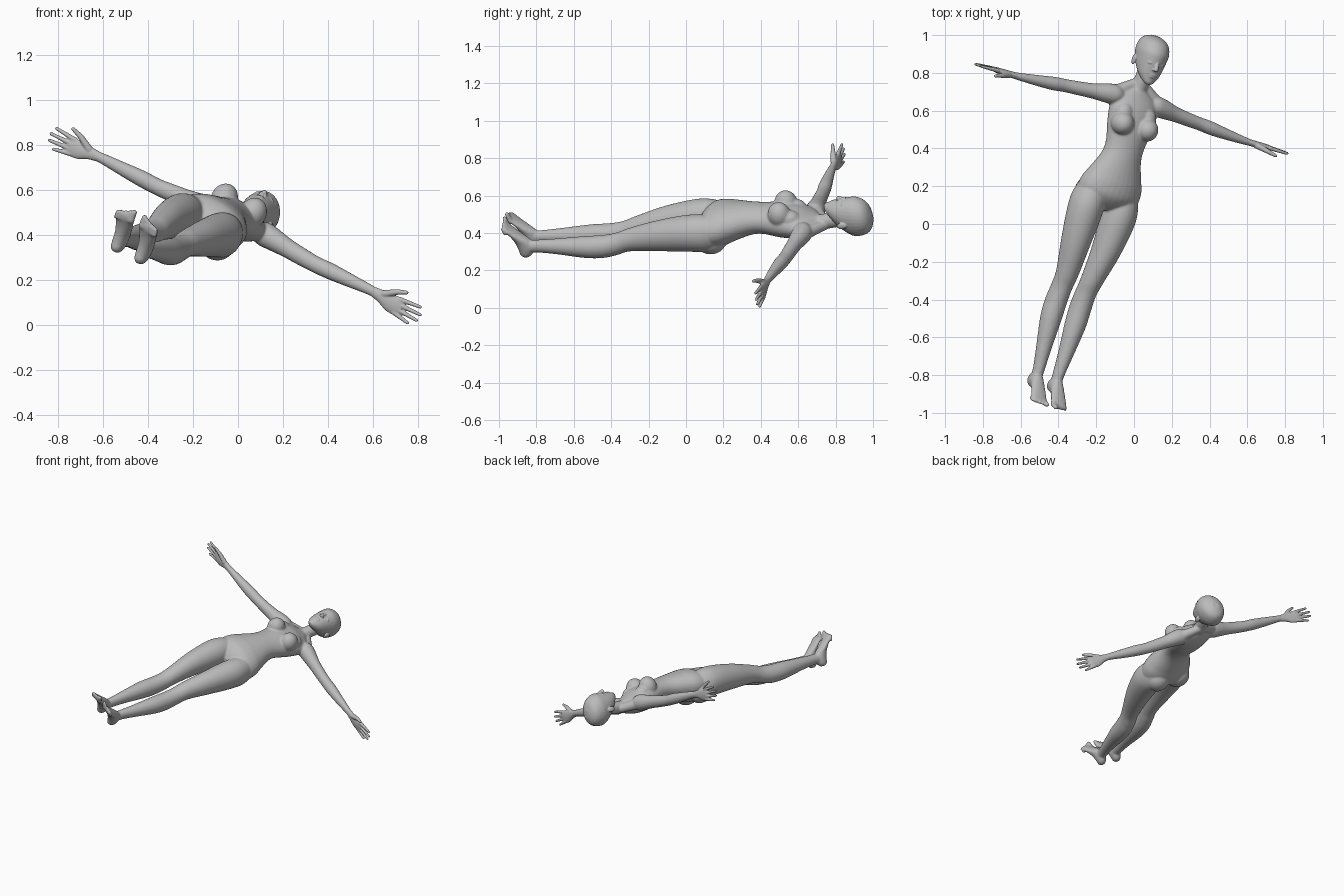
import bpy, bmesh, math
from mathutils import Vector, Matrix

# Reclining pose: columns are the figure's sideways, upward and forward directions
side = Vector((0.870, -0.248, -0.427)).normalized()
up = Vector((0.295, 0.953, 0.05))
up = (up - side * up.dot(side)).normalized()
pose = Matrix((side, up, side.cross(up))).transposed().to_4x4()
pose.translation = Vector((-0.005, 0.615, 0.455))

skin = bpy.data.materials.new("grey_skin")
skin.diffuse_color = (0.5, 0.5, 0.5, 1)


def smooth_rows(rows, steps=5):
    """Catmull-Rom interpolation of section rows."""
    out = []
    for i in range(len(rows) - 1):
        p0, p1 = rows[max(i - 1, 0)], rows[i]
        p2, p3 = rows[i + 1], rows[min(i + 2, len(rows) - 1)]
        for k in range(steps):
            t = k / steps
            out.append([0.5 * (2 * b + (c - a) * t + (2 * a - 5 * b + 4 * c - d) * t * t
                               + (3 * b - a - 3 * c + d) * t ** 3)
                        for a, b, c, d in zip(p0, p1, p2, p3)])
    out.append(list(rows[-1]))
    return out


def loft(bm, axis, rows, s=1, n=32):
    """Closed loft of ellipses; row = position on axis, two centres, two half sizes."""
    iu, iv = [i for i in range(3) if i != axis]
    rings = []
    for t, u, v, ru, rv in smooth_rows(rows):
        ring = []
        for k in range(n):
            a = 2 * math.pi * k / n
            p = [0, 0, 0]
            p[axis], p[iu], p[iv] = t, u + ru * math.cos(a), v + rv * math.sin(a)
            p[0] *= s
            ring.append(bm.verts.new(p))
        rings.append(ring)
    for r, q in zip(rings, rings[1:]):
        for k in range(n):
            bm.faces.new((r[k], r[(k + 1) % n], q[(k + 1) % n], q[k]))
    bm.faces.new(rings[0][::-1])
    bm.faces.new(rings[-1])


def blob(bm, c, r, s=1):
    m = Matrix.Translation((c[0] * s, c[1], c[2])) @ Matrix.Diagonal((*r, 1))
    bmesh.ops.create_uvsphere(bm, u_segments=24, v_segments=16, radius=1, matrix=m)


def chain(bm, pts, radii, s=1):
    """Round-ended tapered tube through points."""
    pts = [Vector((p[0] * s, p[1], p[2])) for p in pts]
    for p, r in zip(pts, radii):
        blob(bm, p, (r, r, r))
    for p, q, r, r2 in zip(pts, pts[1:], radii, radii[1:]):
        m = Matrix.Translation((p + q) / 2) @ (q - p).to_track_quat('Z', 'Y').to_matrix().to_4x4()
        bmesh.ops.create_cone(bm, cap_ends=True, segments=20, radius1=r, radius2=r2,
                              depth=(q - p).length, matrix=m)


def finish(bm, name, voxel, relax):
    """Fuse the overlapping volumes into one smooth skin and pose it."""
    bmesh.ops.recalc_face_normals(bm, faces=bm.faces)
    me = bpy.data.meshes.new(name)
    bm.to_mesh(me)
    bm.free()
    me.materials.append(skin)
    me.transform(pose)
    ob = bpy.data.objects.new(name, me)
    bpy.context.collection.objects.link(ob)
    rm = ob.modifiers.new("fuse", 'REMESH')
    rm.mode, rm.voxel_size, rm.use_smooth_shade = 'VOXEL', voxel, True
    sm = ob.modifiers.new("relax", 'SMOOTH')
    sm.factor, sm.iterations = 0.5, relax


# Body: torso, neck, limbs and feet
body = bmesh.new()
loft(body, 1, [(-.56, 0, .005, .06, .05), (-.53, 0, .012, .13, .085), (-.48, 0, .02, .174, .112),
               (-.42, 0, .027, .174, .112), (-.36, 0, .035, .15, .1), (-.27, 0, .043, .114, .084),
               (-.2, 0, .04, .109, .08), (-.1, 0, .025, .128, .088), (0, 0, .01, .138, .08),
               (.06, 0, 0, .115, .058), (.09, 0, -.002, .07, .045), (.11, 0, 0, .04, .035)])
loft(body, 1, [(.05, 0, -.008, .05, .045), (.1, 0, -.004, .044, .043), (.15, 0, .003, .041, .042),
               (.24, 0, .015, .042, .044)])
for s in (1, -1):
    # leg
    loft(body, 1, [(-.4, .085, .012, .06, .07), (-.5, .097, .012, .088, .1), (-.6, .1, .018, .093, .1),
                   (-.775, .092, .009, .077, .084), (-.94, .076, -.012, .06, .063),
                   (-1.02, .073, -.034, .056, .06), (-1.1, .074, -.045, .058, .062),
                   (-1.2, .074, -.043, .056, .059), (-1.355, .067, -.034, .041, .043),
                   (-1.47, .06, -.029, .031, .035), (-1.54, .06, -.028, .03, .035)], s)
    # buttock and breast
    blob(body, (.08, -.49, -.035), (.083, .085, .078), s)
    blob(body, (.074, -.088, .087), (.06, .062, .07), s)
    blob(body, (.07, -.04, .06), (.05, .06, .045), s)
    # foot
    loft(body, 2, [(-.088, .06, -1.538, .014, .016), (-.072, .06, -1.536, .027, .034),
                   (-.04, .06, -1.53, .033, .045), (0, .06, -1.54, .035, .047),
                   (.04, .06, -1.572, .041, .034), (.08, .06, -1.61, .046, .022),
                   (.1, .06, -1.624, .043, .015), (.108, .06, -1.626, .036, .008)], s)
    for k in range(5):
        x, r = .026 + .0185 * k, (.014, .01, .0095, .009, .0085)[k]
        chain(body, [(x, -1.622, .085 - .004 * k), (x, -1.632, .128 - .0075 * k)], [r, r * .9], s)
    # shoulder slope
    chain(body, [(.02, .13, -.012), (.12, .06, -.004)], [.028, .036], s)
    # arm
    loft(body, 0, [(.07, .04, 0, .03, .035), (.12, .042, 0, .052, .054), (.17, .038, -.002, .052, .052),
                   (.25, .028, -.008, .041, .043), (.33, .02, -.013, .037, .04),
                   (.41, .014, -.016, .035, .037), (.48, .008, -.013, .036, .037),
                   (.58, 0, -.01, .029, .031), (.68, -.006, -.007, .021, .024),
                   (.74, -.008, -.008, .016, .022)], s)
finish(body, "body", .006, 8)

# Head with simple facial features
head = bmesh.new()
loft(head, 1, [(.146, 0, .088, .012, .012), (.158, 0, .08, .03, .028), (.19, 0, .06, .055, .055),
               (.23, 0, .04, .071, .083), (.28, 0, .024, .083, .106), (.32, 0, .021, .087, .109),
               (.36, 0, .016, .078, .094), (.385, 0, .011, .056, .068), (.4, 0, .008, .022, .027)])
chain(head, [(0, .272, .122), (0, .234, .134)], [.009, .012])
blob(head, (0, .203, .114), (.022, .006, .009))
blob(head, (0, .191, .112), (.019, .006, .009))
for s in (1, -1):
    blob(head, (.009, .232, .126), (.009, .007, .01), s)
    blob(head, (.032, .262, .106), (.017, .009, .016), s)
    chain(head, [(.015, .282, .118), (.05, .285, .1)], [.009, .008], s)
    blob(head, (.082, .25, .005), (.009, .028, .018), s)
finish(head, "head", .0035, 3)

# Hands with fingers and thumb
fingers = [((.83, .014), (.93, .024)), ((.83, -.009), (.944, -.008)),
           ((.83, -.031), (.938, -.038)), ((.825, -.051), (.905, -.066))]
for name, s in (("left_hand", 1), ("right_hand", -1)):
    hand = bmesh.new()
    loft(hand, 0, [(.69, -.0065, -.007, .018, .021), (.74, -.008, -.01, .0175, .028),
                   (.79, -.008, -.018, .0165, .041), (.835, -.006, -.02, .013, .042),
                   (.855, -.006, -.02, .009, .036)], s)
    for (x0, z0), (x1, z1) in fingers:
        chain(hand, [(x0, -.006, z0), (x1, -.008, z1)], [.0115, .0075], s)
    chain(hand, [(.755, -.012, .006), (.81, -.024, .042), (.853, -.034, .06)], [.017, .0125, .0085], s)
    finish(hand, name, .004, 2)
